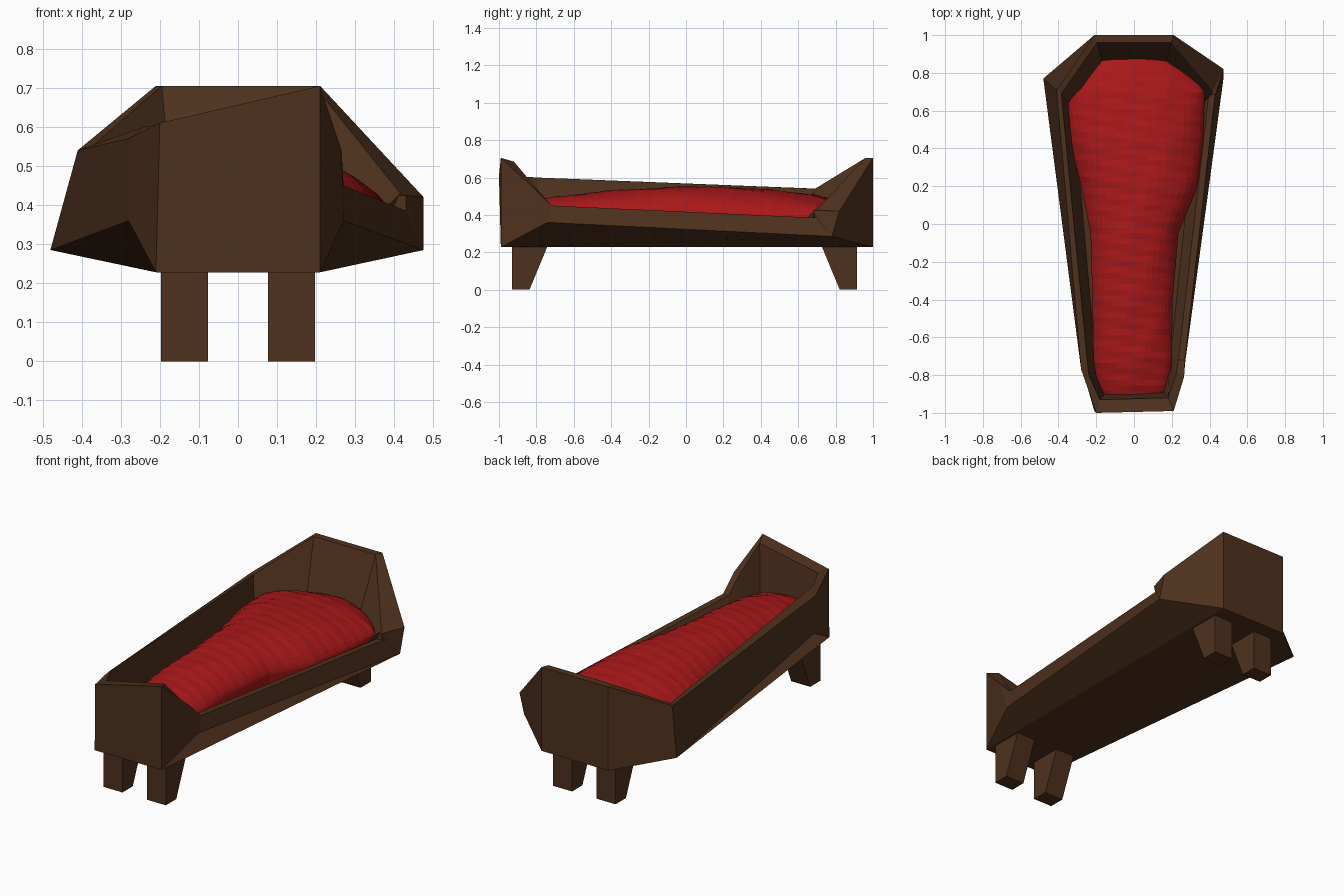
import bpy, bmesh, math

if "Cube" in bpy.data.objects:
    bpy.data.objects.remove(bpy.data.objects["Cube"])


def material(name, rgb):
    m = bpy.data.materials.new(name)
    m.diffuse_color = (*rgb, 1)
    m.use_nodes = True
    m.node_tree.nodes["Principled BSDF"].inputs["Base Color"].default_value = m.diffuse_color
    return m


wood = material("dark brown wood", (0.078, 0.031, 0.0125))
red = material("red cloth", (0.40, 0.009, 0.01))


def make_object(name, faces, mat):
    """Mesh from lists of corner points; equal points are shared."""
    bm = bmesh.new()
    verts = {}
    for pts in faces:
        corners = []
        for p in pts:
            key = tuple(round(c, 5) for c in p)
            if key not in verts:
                verts[key] = bm.verts.new(key)
            if verts[key] not in corners:
                corners.append(verts[key])
        if len(corners) > 2:
            bm.faces.new(corners)
    bmesh.ops.recalc_face_normals(bm, faces=bm.faces[:])
    me = bpy.data.meshes.new(name)
    bm.to_mesh(me)
    bm.free()
    me.materials.append(mat)
    ob = bpy.data.objects.new(name, me)
    bpy.context.collection.objects.link(ob)
    return ob


# Coffin-shaped shell: bottom, outer rim and inner rim point of each corner
corners = [
    ((-.21, -.99, .228), (-.2, -1, .61), (-.18, -.93, .61)),
    ((.21, -.99, .228), (.21, -.99, .705), (.18, -.92, .685)),
    ((.27, -.74, .36), (.265, -.81, .54), (.225, -.79, .53)),
    ((.27, -.74, .36), (.27, -.72, .45), (.235, -.72, .45)),
    ((.475, .78, .285), (.43, .69, .385), (.395, .68, .385)),
    ((.475, .78, .285), (.43, .68, .425), (.41, .69, .425)),
    ((.475, .78, .285), (.475, .82, .42), (.415, .70, .43)),
    ((.21, 1, .228), (.21, 1, .705), (.195, .96, .705)),
    ((-.21, 1, .228), (-.21, 1, .705), (-.195, .96, .705)),
    ((-.48, .77, .285), (-.41, .71, .54), (-.385, .69, .54)),
    ((-.28, -.75, .36), (-.28, -.77, .57), (-.24, -.80, .60)),
]
# inner floor follows the inner rim, drawn in so the walls slope under the blanket
rings = [[c[0], c[1], c[2],
          (c[2][0] * .83, c[2][1] * (.87 if c[2][1] > 0 else .96), .34)] for c in corners]
faces = []
for a, b in zip(rings, rings[1:] + rings[:1]):
    for k in range(3):
        faces.append([a[k], b[k], b[k + 1], a[k + 1]])
faces.append([r[3] for r in rings])                                  # inner floor
bottom = [r[0] for r in rings]
faces.append([bottom[i] for i in (0, 8, 7, 1)])                      # underside
faces.append([bottom[i] for i in (1, 7, 4, 2)])
faces.append([bottom[i] for i in (0, 10, 9, 8)])
make_object("bed_shell", faces, wood)

# Legs: vertical outer side, sloped inner side
for end, sy, y_out in (("front", -1, .93), ("back", 1, .915)):
    for side, sx in (("left", -1), ("right", 1)):
        prof = [(y_out, 0), (y_out - .093, 0), (y_out - .205, .27), (y_out, .27)]
        p = [[(sx * x, sy * y, z) for y, z in prof] for x in (.077, .197)]
        leg = [p[0], p[1]] + [[p[0][i - 1], p[0][i], p[1][i], p[1][i - 1]] for i in range(4)]
        make_object(f"{end}_{side}_leg", leg, wood)

# Rumpled blanket: stations of y, left x, right x, crown height, edge height
stations = [
    (-.915, -.16, .16, .44, .38), (-.87, -.19, .185, .46, .39),
    (-.72, -.215, .20, .495, .41), (-.4, -.22, .205, .53, .42),
    (-.05, -.23, .235, .55, .42), (.2, -.28, .335, .55, .40),
    (.45, -.345, .365, .535, .40), (.7, -.378, .375, .505, .40),
    (.78, -.31, .31, .485, .40), (.875, -.19, .19, .45, .39),
]


def station(y):
    for a, b in zip(stations, stations[1:]):
        if y <= b[0] + 1e-6:
            t = (y - a[0]) / (b[0] - a[0])
            return [u + (v - u) * t for u, v in zip(a, b)]


rows, cols = 60, 20
grid = []
for i in range(rows + 1):
    y, lo, hi, crown, edge = station(-.915 + 1.79 * i / rows)
    row = [(lo, y, .325)]
    for j in range(cols + 1):
        t = -math.cos(math.pi * j / cols)
        x = (lo + hi) / 2 + t * (hi - lo) / 2
        z = edge + (crown - edge) * (1 - abs(t) ** 2.3) ** .65
        z += .004 * math.sin(23 * x + 31 * y) * math.sin(47 * y - 9 * x)
        row.append((x, y, z))
    grid.append(row + [(hi, y, .325)])
faces = [[a[j], a[j + 1], b[j + 1], b[j]]
         for a, b in zip(grid, grid[1:]) for j in range(cols + 2)]
faces += [grid[0], grid[-1]]
make_object("blanket", faces, red)
